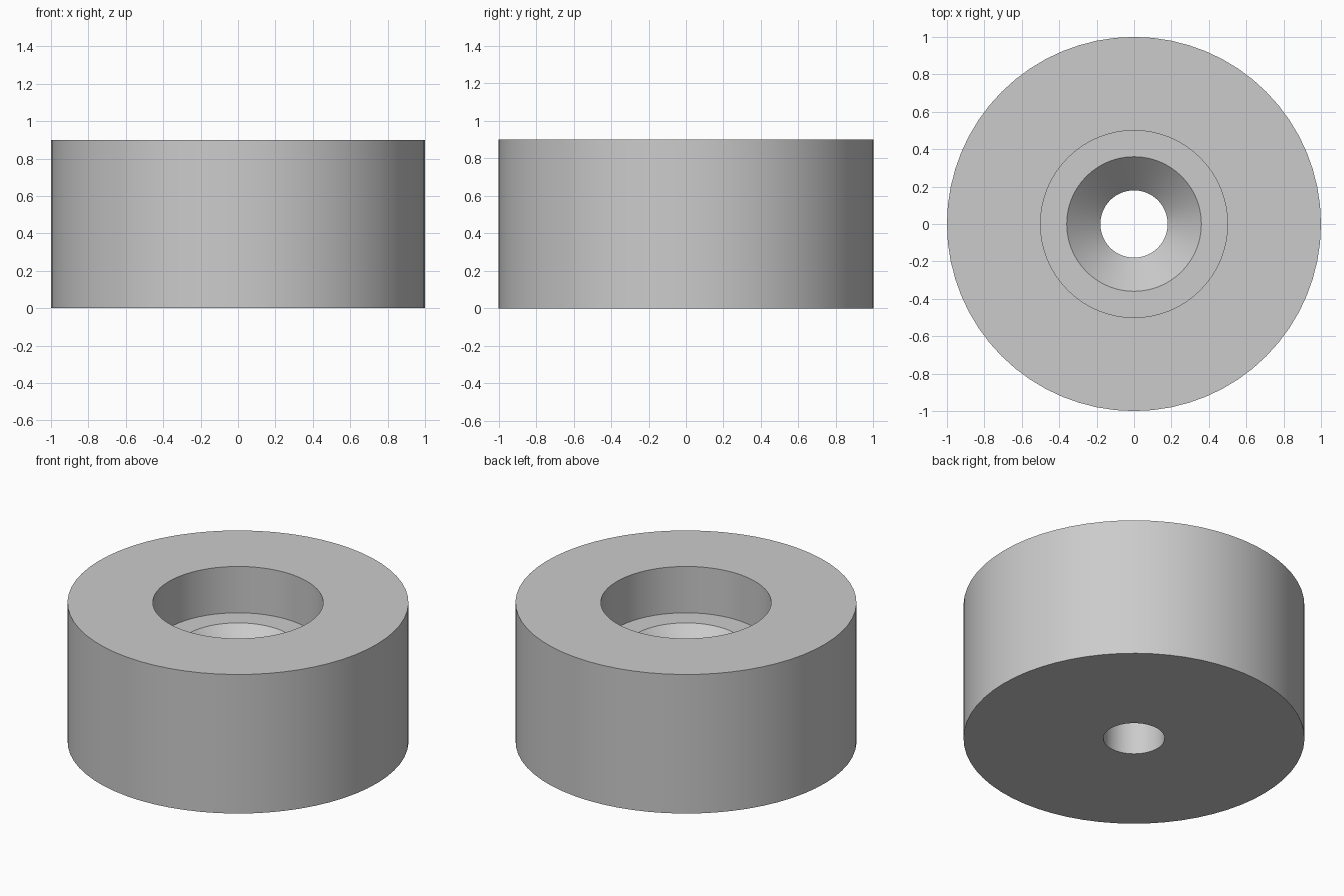
import bpy
import bmesh
import math

cube = bpy.data.objects.get("Cube")
if cube:
    bpy.data.objects.remove(cube, do_unlink=True)

SEGMENTS = 64

# Single plain grey
grey = bpy.data.materials.new("light_grey")
grey.use_nodes = True
colour = (0.6, 0.6, 0.6, 1)
grey.diffuse_color = colour
grey.node_tree.nodes["Principled BSDF"].inputs["Base Color"].default_value = colour

# Closed cross-section (radius, height): outer wall, counterbore, countersink, through hole
profile = [
    (0.18, 0.0), (1.0, 0.0), (1.0, 0.9),
    (0.5, 0.9), (0.5, 0.6),
    (0.36, 0.6), (0.18, 0.42),
]


def lathe(name, points, material):
    """Spin a closed profile about z into a solid ring."""
    bm = bmesh.new()
    rings = []
    for r, z in points:
        angles = [math.tau * i / SEGMENTS for i in range(SEGMENTS)]
        rings.append([bm.verts.new((r * math.cos(a), r * math.sin(a), z)) for a in angles])
    for k, low in enumerate(rings):
        high = rings[(k + 1) % len(rings)]
        for i in range(SEGMENTS):
            j = (i + 1) % SEGMENTS
            bm.faces.new((low[i], low[j], high[j], high[i]))
    bmesh.ops.recalc_face_normals(bm, faces=bm.faces)
    mesh = bpy.data.meshes.new(name)
    bm.to_mesh(mesh)
    bm.free()
    mesh.materials.append(material)
    obj = bpy.data.objects.new(name, mesh)
    bpy.context.collection.objects.link(obj)
    return obj


# Round foot with a recessed screw hole
foot = lathe("round_spacer", profile, grey)
bpy.ops.object.select_all(action="DESELECT")
foot.select_set(True)
bpy.context.view_layer.objects.active = foot
bpy.ops.object.shade_smooth_by_angle(angle=math.radians(30))
